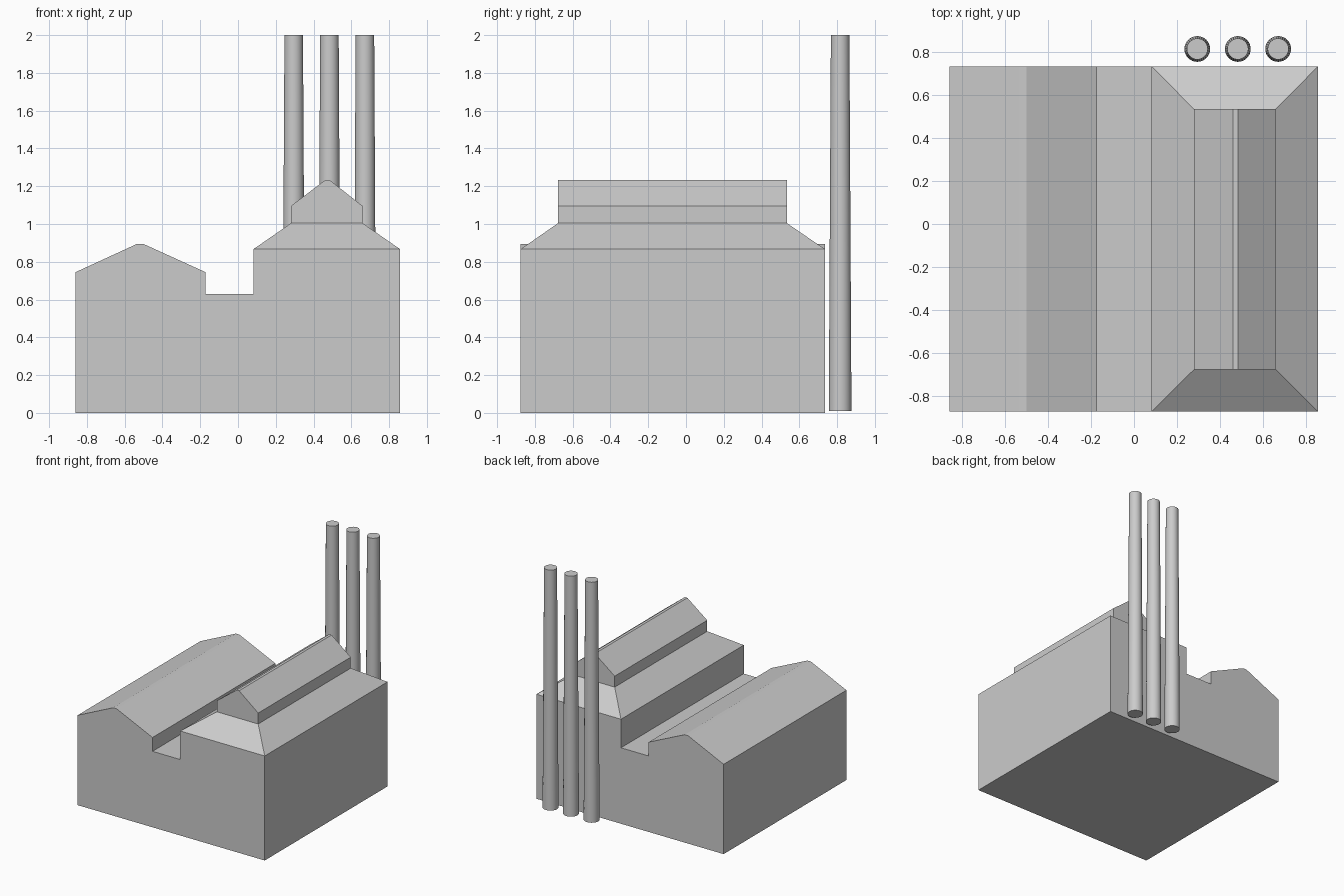
import bpy, bmesh

if "Cube" in bpy.data.objects:
    bpy.data.objects.remove(bpy.data.objects["Cube"])

FRONT, BACK = -0.875, 0.735


def make(name, bm):
    bmesh.ops.recalc_face_normals(bm, faces=bm.faces)
    mesh = bpy.data.meshes.new(name)
    bm.to_mesh(mesh)
    bm.free()
    obj = bpy.data.objects.new(name, mesh)
    bpy.context.collection.objects.link(obj)
    return obj


def prism(name, profile, y0, y1, skip):
    """Extrude an x-z profile along y, leaving out one covered side face."""
    bm = bmesh.new()
    a = [bm.verts.new((x, y0, z)) for x, z in profile]
    b = [bm.verts.new((x, y1, z)) for x, z in profile]
    bm.faces.new(a)
    bm.faces.new(b[::-1])
    n = len(profile)
    for i in range(n):
        if i != skip:
            j = (i + 1) % n
            bm.faces.new((a[i], a[j], b[j], b[i]))
    return make(name, bm)


# Main building: gabled hall, gutter and taller hall (top covered by hipped roof)
prism("building_body",
      [(-0.86, 0), (-0.86, 0.745), (-0.534, 0.895), (-0.502, 0.895),
       (-0.172, 0.745), (-0.172, 0.63), (0.082, 0.63), (0.082, 0.867),
       (0.858, 0.867), (0.858, 0)], FRONT, BACK, skip=7)

# Hipped lower roof
bm = bmesh.new()
rings = []
for x0, x1, y0, y1, z in ((0.082, 0.858, FRONT, BACK, 0.867),
                          (0.28, 0.66, -0.678, 0.535, 1.004)):
    rings.append([bm.verts.new((x, y, z))
                  for x, y in ((x0, y0), (x1, y0), (x1, y1), (x0, y1))])
low, high = rings
for i in range(4):
    j = (i + 1) % 4
    bm.faces.new((low[i], low[j], high[j], high[i]))
make("hipped_roof", bm)

# Raised gabled roof vent
prism("roof_vent",
      [(0.28, 1.004), (0.28, 1.095), (0.462, 1.233), (0.485, 1.233),
       (0.66, 1.095), (0.66, 1.004)], -0.678, 0.535, skip=5)

# Three tapered chimneys behind the building
for i, x in enumerate((0.295, 0.484, 0.672)):
    bpy.ops.mesh.primitive_cone_add(vertices=32, radius1=0.06, radius2=0.049,
                                    depth=1.99, location=(x, 0.816, 1.005))
    bpy.context.object.name = f"chimney_{i + 1}"
    bpy.ops.object.shade_smooth_by_angle()
